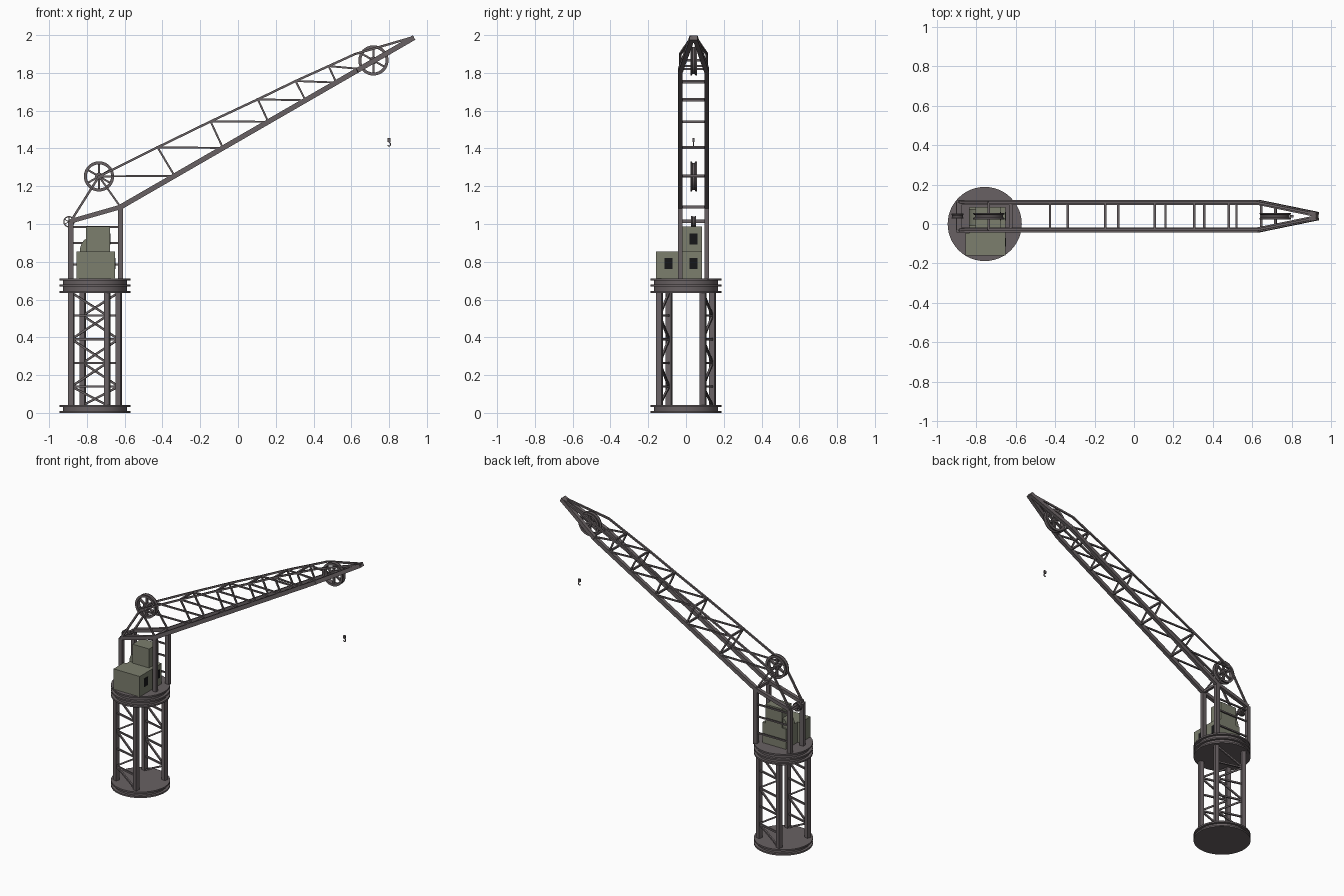
import bpy, bmesh, math
from mathutils import Vector, Matrix

cube = bpy.data.objects.get("Cube")
if cube:
    bpy.data.objects.remove(cube, do_unlink=True)


def material(name, rgb):
    m = bpy.data.materials.new(name)
    m.use_nodes = True
    m.diffuse_color = (*rgb, 1)
    m.node_tree.nodes["Principled BSDF"].inputs["Base Color"].default_value = (*rgb, 1)
    return m


STEEL = material("brown grey steel", (0.14, 0.12, 0.125))
CABIN = material("olive grey paint", (0.2, 0.21, 0.155))
GLASS = material("dark window", (0.008, 0.008, 0.009))

CX = -0.757          # tower axis
MID = 0.04           # boom centre plane
HALF = 0.07          # half spacing of the boom sides
SIDES = (MID - HALF, MID + HALF)


def finish(name, bm, mat, smooth=False):
    bmesh.ops.recalc_face_normals(bm, faces=bm.faces)
    me = bpy.data.meshes.new(name)
    bm.to_mesh(me)
    bm.free()
    ob = bpy.data.objects.new(name, me)
    bpy.context.collection.objects.link(ob)
    me.materials.append(mat)
    if smooth:
        bpy.ops.object.select_all(action='DESELECT')
        bpy.context.view_layer.objects.active = ob
        ob.select_set(True)
        bpy.ops.object.shade_smooth_by_angle(angle=math.radians(35))
    return ob


def beam(bm, p, q, w, h=None, ref=(0, 1, 0)):
    """Square bar from p to q; w is measured along ref."""
    p, q, ref = Vector(p), Vector(q), Vector(ref)
    d = (q - p).normalized()
    if abs(d.dot(ref)) > 0.95:
        ref = Vector((1, 0, 0))
    n = d.cross(ref).normalized()
    s = n.cross(d)
    m = Matrix((d * (q - p).length, s * w, n * (h or w))).transposed().to_4x4()
    m.translation = (p + q) / 2
    bmesh.ops.create_cube(bm, size=1, matrix=m)


def box(bm, lo, hi):
    lo, hi = Vector(lo), Vector(hi)
    m = Matrix.Translation((lo + hi) / 2) @ Matrix.Diagonal((*(hi - lo), 1))
    bmesh.ops.create_cube(bm, size=1, matrix=m)


def revolve(bm, profile, centre, axis, closed=False, steps=48):
    """Spin (radius, offset) points round an axis through centre."""
    c, a = Vector(centre), Vector(axis)
    u = Vector((1, 0, 0))
    vs = [bm.verts.new(c + u * r + a * t) for r, t in profile]
    es = [bm.edges.new(pair) for pair in zip(vs, vs[1:] + vs[:1] if closed else vs[1:])]
    bmesh.ops.spin(bm, geom=vs + es, cent=c, axis=a, angle=2 * math.pi,
                   steps=steps, use_merge=True)
    bmesh.ops.remove_doubles(bm, verts=bm.verts, dist=1e-5)


def flanged_disc(name, z, flanges, height):
    """Solid disc whose rim carries evenly spaced flanges."""
    t, outer, inner = 0.011, 0.188, 0.17
    pts = [(0, 0)]
    for i in range(flanges):
        a = i * (height - t) / (flanges - 1)
        pts += [(inner, a)] * (i > 0) + [(outer, a), (outer, a + t)]
        pts += [(inner, a + t)] * (i < flanges - 1)
    pts.append((0, height))
    bm = bmesh.new()
    revolve(bm, pts, (CX, 0, z), (0, 0, 1))
    finish(name, bm, STEEL, True)


# Tower discs
flanged_disc("base_disc", 0, 2, 0.042)
flanged_disc("turntable", 0.635, 3, 0.077)

# Tower legs and the two lattice sides, as a half turned about the axis
legs, lattice = bmesh.new(), bmesh.new()
levels = (0.04, 0.14, 0.265, 0.39, 0.515, 0.637)
for sign in (1, -1):
    a = Vector((CX - 0.125 * sign, -0.09 * sign, 0))
    b = Vector((CX + 0.065 * sign, -0.14 * sign, 0))
    for leg in (a, b):
        beam(legs, leg + Vector((0, 0, 0.03)), leg + Vector((0, 0, 0.645)), 0.029, ref=b - a)
    for i, (z0, z1) in enumerate(zip(levels, levels[1:])):
        p, q = (a, b) if i % 2 else (b, a)
        beam(lattice, p + Vector((0, 0, z0)), q + Vector((0, 0, z1)), 0.011, ref=(0, 0, 1))
        if i:
            beam(lattice, a + Vector((0, 0, z0)), b + Vector((0, 0, z0)), 0.011)
finish("tower_legs", legs, STEEL)
finish("tower_lattice", lattice, STEEL)

# Upper frame posts, sloping head beams and rails
REAR, FRONT, HUB = (-0.885, 1.015), (-0.622, 1.09), (-0.736, 1.252)
frame, rails = bmesh.new(), bmesh.new()
for y in SIDES:
    for x, z in (REAR, FRONT):
        beam(frame, (x, y, 0.705), (x, y, z), 0.025, 0.028)
    beam(frame, (REAR[0], y, REAR[1]), (FRONT[0], y, FRONT[1]), 0.025, 0.024)
for z in (0.785, 0.9, 0.985):
    beam(rails, (REAR[0], SIDES[1], z), (FRONT[0], SIDES[1], z), 0.01)
for x, z in (REAR, FRONT):
    beam(rails, (x, SIDES[0], z), (x, SIDES[1], z), 0.018)
finish("upper_frame", frame, STEEL)
finish("frame_rails", rails, STEEL)


# Boom: heavy lower chords, thin upper chords, panel bars and cross ties
def lower(x):
    return 1.09 + (x - FRONT[0]) * 0.577


upper_nodes = [HUB, (-0.426, 1.406), (-0.145, 1.543), (0.105, 1.66), (0.305, 1.757), (0.48, 1.836)]
lower_nodes = [(x, lower(x)) for x in (-0.622, -0.336, -0.08, 0.16, 0.357, 0.52, 0.645)]
SHOULDER, TIP = 0.63, (0.93, 1.986)
chords, bars = bmesh.new(), bmesh.new()
for y in SIDES:
    near_tip = MID + (y - MID) * 0.12
    beam(chords, (FRONT[0], y, FRONT[1]), (SHOULDER, y, lower(SHOULDER)), 0.025, 0.027)
    beam(chords, (SHOULDER, y, lower(SHOULDER)), (TIP[0], near_tip, TIP[1]), 0.025, 0.027)
    path = upper_nodes + [(0.62, 1.9)]
    for (x0, z0), (x1, z1) in zip(path, path[1:]):
        beam(bars, (x0, y, z0), (x1, y, z1), 0.012)
    beam(bars, (0.62, y, 1.9), (TIP[0], near_tip, TIP[1] + 0.004), 0.012)
    beam(bars, (REAR[0], y, REAR[1]), (HUB[0], y, HUB[1]), 0.012)
    for i, (x, z) in enumerate(upper_nodes):
        for lx, lz in lower_nodes[i:i + 2]:
            beam(bars, (x, y, z), (lx, y, lz), 0.01)
for x, z in upper_nodes + lower_nodes[1:]:
    beam(bars, (x, SIDES[0], z), (x, SIDES[1], z), 0.012)
finish("boom_lower_chords", chords, STEEL)
finish("boom_lattice", bars, STEEL)


# Grooved spoked pulleys
def pulley(name, x, z, r, width, axle, spokes=6):
    bm = bmesh.new()
    c, h, rim = (x, MID, z), width / 2, r * 0.8
    revolve(bm, [(rim, -h), (r, -h), (r, -h * 0.6), (r * 0.89, -h * 0.3), (r * 0.89, h * 0.3),
                 (r, h * 0.6), (r, h), (rim, h)], c, (0, 1, 0), closed=True)
    revolve(bm, [(0, -h), (r * 0.25, -h), (r * 0.25, h), (0, h)], c, (0, 1, 0), steps=24)
    revolve(bm, [(0, -axle), (0.007, -axle), (0.007, axle), (0, axle)], c, (0, 1, 0), steps=12)
    for i in range(spokes):
        a = math.tau * i / spokes + math.pi / 2
        d = Vector((math.cos(a), 0, math.sin(a)))
        beam(bm, Vector(c) + d * r * 0.15, Vector(c) + d * r * 0.85, width * 0.5, r * 0.13)
    finish(name, bm, STEEL, True)


pulley("mast_pulley", HUB[0], HUB[1], 0.08, 0.034, HALF)
pulley("boom_tip_pulley", 0.717, 1.866, 0.08, 0.034, 0.05)
pulley("rear_pulley", -0.895, 1.012, 0.03, 0.026, HALF)

# Cabin: front house, rear house, tall upper house
cab = bmesh.new()
box(cab, (-0.855, -0.16, 0.71), (-0.652, -0.045, 0.855))
box(cab, (-0.835, -0.046, 0.71), (-0.652, 0.085, 0.855))
box(cab, (-0.805, -0.02, 0.85), (-0.677, 0.085, 0.988))
finish("cabin", cab, CABIN)

# Curved housing behind the tall house
hood = bmesh.new()
arc = [(-0.79 - 0.048 * math.cos(t), 0.85 + 0.075 * math.sin(t))
       for t in (math.pi / 2 * i / 8 for i in range(9))]
face = hood.faces.new([hood.verts.new((x, -0.01, z)) for x, z in arc + [(-0.79, 0.85)]])
ext = bmesh.ops.extrude_face_region(hood, geom=[face])
bmesh.ops.translate(hood, vec=(0, 0.085, 0),
                    verts=[v for v in ext["geom"] if isinstance(v, bmesh.types.BMVert)])
finish("curved_housing", hood, CABIN, True)

# Windows on the boom side
win = bmesh.new()
for x, y, z in ((-0.652, -0.093, 0.792), (-0.652, 0.04, 0.792), (-0.677, 0.04, 0.92)):
    box(win, (x - 0.002, y - 0.021, z - 0.029), (x + 0.003, y + 0.021, z + 0.029))
finish("windows", win, GLASS)

# Small hanging hook
hook = bmesh.new()
box(hook, (0.792, MID - 0.006, 1.435), (0.808, MID + 0.006, 1.455))
bend = [Vector((0.8 + 0.008 * math.sin(t), MID, 1.422 + 0.01 * math.cos(t)))
        for t in (math.pi * 1.4 * i / 7 for i in range(8))]
for p, q in zip([Vector((0.8, MID, 1.437))] + bend, bend):
    beam(hook, p, q, 0.005)
finish("hook", hook, STEEL)
